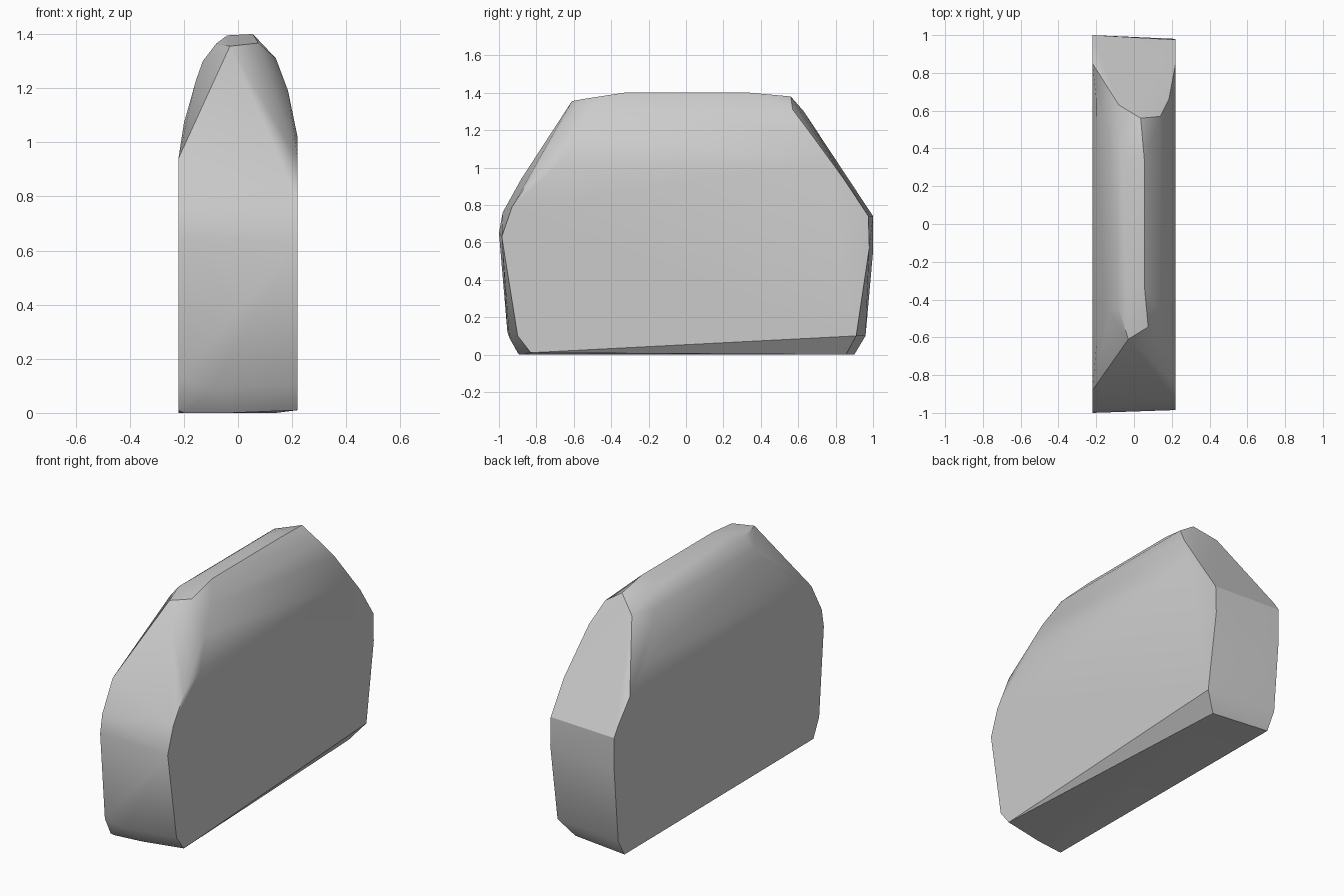
import bpy
import bmesh
import math

cube = bpy.data.objects.get("Cube")
if cube:
    bpy.data.objects.remove(cube, do_unlink=True)

W = 0.22  # half thickness

# Right and left flat sides: outline corners (y, z)
left_side = [(-.83, .01), (.91, .10), (.98, .57), (.975, .74), (.85, .93),
             (-.83, .94), (-.93, .79), (-.985, .63), (-.90, .10)]
right_side = [(-.90, .01), (.90, 0), (.96, .10), (1, .55), (1, .74), (.96, .80),
              (.85, .93), (-.88, .94), (-.98, .76), (-1, .65), (-.955, .12)]

# Rounded crown: (x, z, front y, back y)
crown = [(W, 1.02, -.68, .74), (.185, 1.19, -.58, .66), (.14, 1.31, -.46, .57),
         (.055, 1.4, -.33, .34),
         (-.04, 1.395, -.33, .34), (-.08, 1.365, -.45, .46), (-.13, 1.3, -.46, .48),
         (-.155, 1.23, -.52, .54), (-.20, 1.07, -.65, .66)]

# Crown tips and bottom corners
corners = [(-.03, -.61, 1.355), (.075, -.545, 1.367), (.035, .56, 1.38),
           (-.08, .63, 1.30), (.14, .855, 0), (-.20, -.89, 0),
           (-.03, -.87, 0), (-.10, -.945, .09)]

points = [(W, y, z) for y, z in left_side]
points += [(-W, y, z) for y, z in right_side]
for x, z, front, back in crown:
    points += [(x, front, z), (x, back, z)]
points += corners

# Wrap the corners in one chipped slab
bm = bmesh.new()
for p in points:
    bm.verts.new(p)
hull = bmesh.ops.convex_hull(bm, input=bm.verts)
loose = [v for v in bm.verts if not v.link_faces]
bmesh.ops.delete(bm, geom=loose, context='VERTS')
bmesh.ops.dissolve_limit(bm, angle_limit=math.radians(1),
                         verts=bm.verts, edges=bm.edges)
bmesh.ops.recalc_face_normals(bm, faces=bm.faces)
mesh = bpy.data.meshes.new("stone_slab")
bm.to_mesh(mesh)
bm.free()

slab = bpy.data.objects.new("stone_slab", mesh)
bpy.context.collection.objects.link(slab)

# Plain grey stone
grey = bpy.data.materials.new("stone_grey")
grey.use_nodes = True
colour = (.6, .6, .6, 1)
grey.diffuse_color = colour
grey.node_tree.nodes["Principled BSDF"].inputs["Base Color"].default_value = colour
mesh.materials.append(grey)

bpy.ops.object.select_all(action='DESELECT')
slab.select_set(True)
bpy.context.view_layer.objects.active = slab
bpy.ops.object.shade_smooth_by_angle(angle=math.radians(30))
